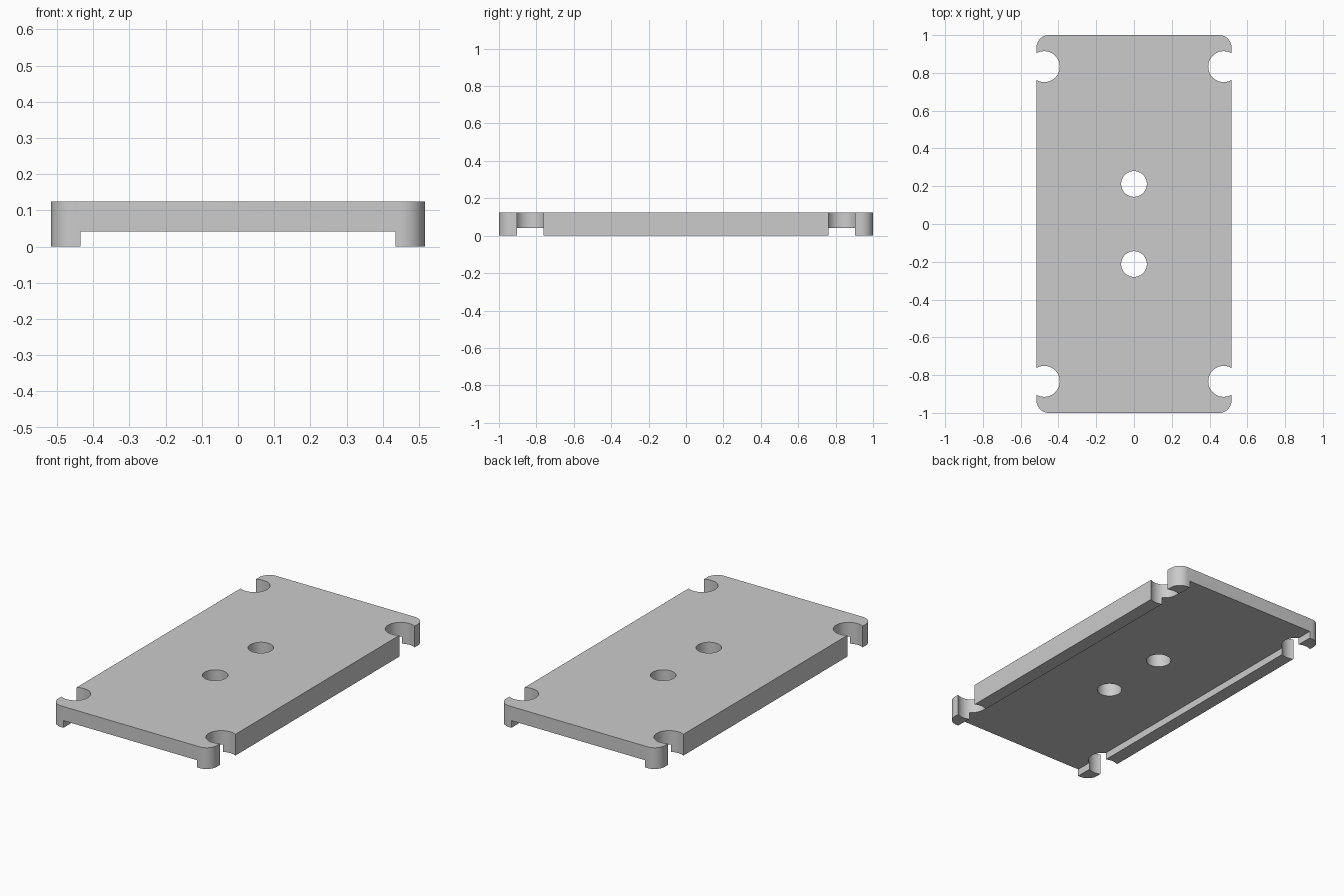
import bpy, bmesh
from math import sin, cos, pi, radians

if "Cube" in bpy.data.objects:
    bpy.data.objects.remove(bpy.data.objects["Cube"])

W, L, H = 0.516, 1.0, 0.125      # half width, half length, height
CORNER_R = 0.065
CHANNEL_W, CHANNEL_H = 0.435, 0.042
HOLE_R, HOLE_Y = 0.068, 0.212
NOTCH_R, NOTCH_X, NOTCH_Y = 0.082, 0.475, 0.833


def prism(name, outline, z0, z1):
    """Extrude a counter-clockwise xy outline from z0 to z1."""
    bm = bmesh.new()
    base = bm.faces.new([bm.verts.new((x, y, z0)) for x, y in outline])
    top = bmesh.ops.extrude_face_region(bm, geom=[base])["geom"]
    verts = [v for v in top if isinstance(v, bmesh.types.BMVert)]
    bmesh.ops.translate(bm, verts=verts, vec=(0, 0, z1 - z0))
    bmesh.ops.recalc_face_normals(bm, faces=bm.faces)
    mesh = bpy.data.meshes.new(name)
    bm.to_mesh(mesh)
    bm.free()
    obj = bpy.data.objects.new(name, mesh)
    bpy.context.collection.objects.link(obj)
    return obj


def arc(cx, cy, r, start, sweep, steps):
    return [(cx + r * cos(start + sweep * i / steps),
             cy + r * sin(start + sweep * i / steps)) for i in range(steps + 1)]


def cut(target, outline, z0, z1):
    """Subtract a prism from the target and discard the cutter."""
    cutter = prism("cutter", outline, z0, z1)
    cutter.hide_render = True
    mod = target.modifiers.new("cut", "BOOLEAN")
    mod.operation, mod.solver, mod.object = "DIFFERENCE", "EXACT", cutter
    bpy.context.view_layer.objects.active = target
    bpy.ops.object.modifier_apply(modifier=mod.name)
    bpy.data.objects.remove(cutter, do_unlink=True)


# Plate with rounded corners
outline = []
for i, (sx, sy) in enumerate([(1, 1), (-1, 1), (-1, -1), (1, -1)]):
    outline += arc(sx * (W - CORNER_R), sy * (L - CORNER_R), CORNER_R,
                   i * pi / 2, pi / 2, 12)
plate = prism("mounting_plate", outline, 0, H)

# Open channel along the underside, leaving two side rails
c = CHANNEL_W
cut(plate, [(-c, -1.2), (c, -1.2), (c, 1.2), (-c, 1.2)], -0.1, CHANNEL_H)

# Two centre holes and four edge notches
circles = [(0, s * HOLE_Y, HOLE_R) for s in (-1, 1)]
circles += [(sx * NOTCH_X, sy * NOTCH_Y, NOTCH_R)
            for sx in (-1, 1) for sy in (-1, 1)]
for x, y, r in circles:
    cut(plate, arc(x, y, r, 0, 2 * pi, 48)[:-1], -0.1, H + 0.1)

# Smooth the curved walls, keep the edges sharp
plate.select_set(True)
bpy.context.view_layer.objects.active = plate
bpy.ops.object.shade_smooth_by_angle(angle=radians(30))
